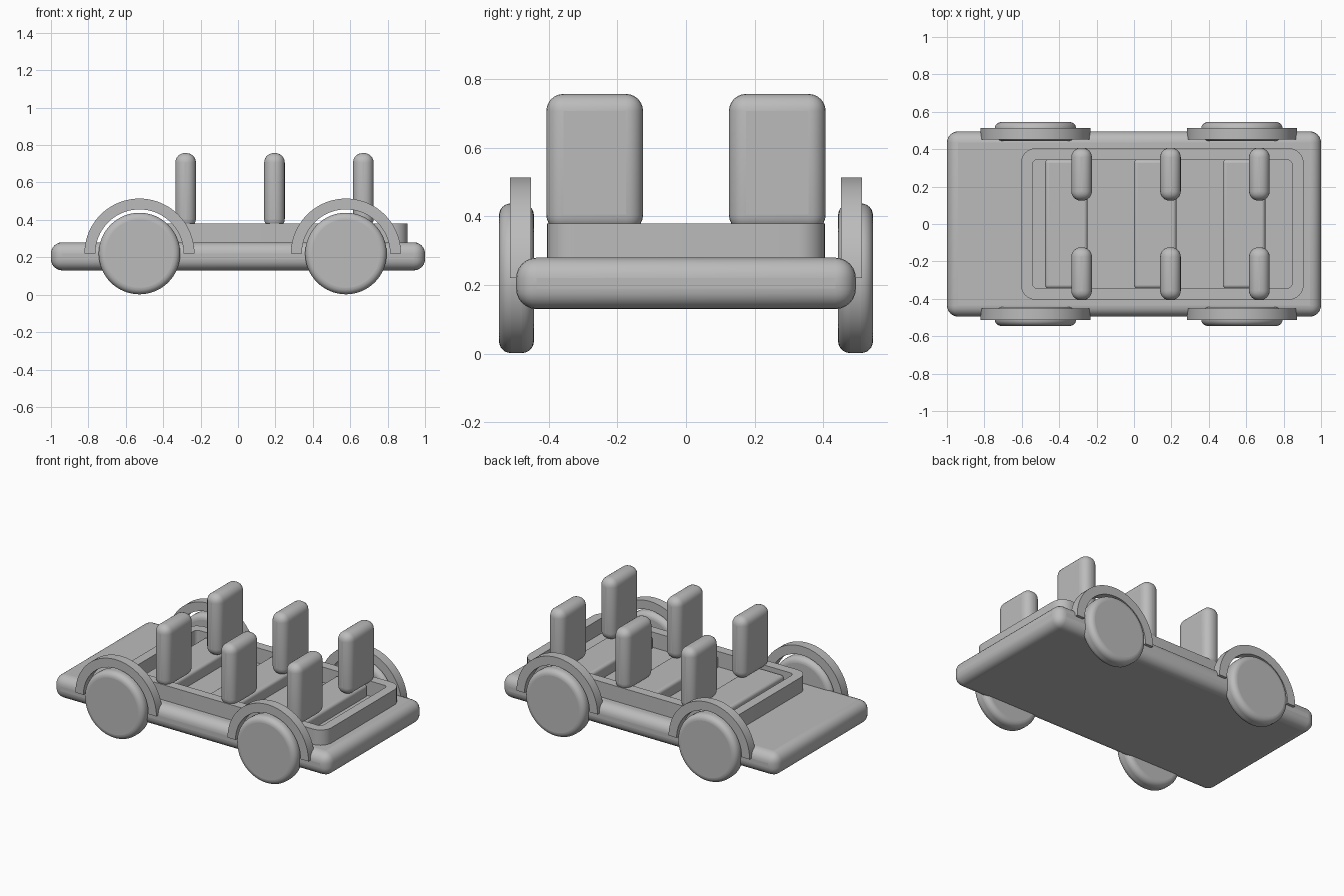
import bpy, bmesh, math
from mathutils import Matrix

old = bpy.data.objects.get("Cube")
if old:
    bpy.data.objects.remove(old, do_unlink=True)

grey = bpy.data.materials.new("plain grey")
grey.use_nodes = True
colour = (0.5, 0.5, 0.5, 1)
grey.diffuse_color = colour
grey.node_tree.nodes["Principled BSDF"].inputs["Base Color"].default_value = colour


def finish(name, bm, bevel=0.0, segments=6):
    """Turn a bmesh into a shaded object, with optional rounded edges."""
    bmesh.ops.recalc_face_normals(bm, faces=bm.faces)
    mesh = bpy.data.meshes.new(name)
    bm.to_mesh(mesh)
    bm.free()
    mesh.materials.append(grey)
    obj = bpy.data.objects.new(name, mesh)
    bpy.context.collection.objects.link(obj)
    if bevel:
        mod = obj.modifiers.new("rounding", 'BEVEL')
        mod.width = bevel
        mod.segments = segments
        mod.limit_method = 'ANGLE'
        mod.angle_limit = math.radians(40)
    bpy.ops.object.select_all(action='DESELECT')
    obj.select_set(True)
    bpy.context.view_layer.objects.active = obj
    bpy.ops.object.shade_smooth_by_angle(angle=math.radians(35))
    return obj


def box(name, x, y, z, bevel):
    """Rounded box from (low, high) ranges on each axis."""
    bm = bmesh.new()
    bmesh.ops.create_cube(bm, size=1)
    for v in bm.verts:
        for i, (low, high) in enumerate((x, y, z)):
            v.co[i] = low if v.co[i] < 0 else high
    return finish(name, bm, bevel)


def rounded_rectangle(x, y, radius, steps=8):
    """Outline of a rounded rectangle, counter-clockwise."""
    corners = ((x[1], y[1], -1, -1), (x[0], y[1], 1, -1),
               (x[0], y[0], 1, 1), (x[1], y[0], -1, 1))
    points = []
    for q, (cx, cy, sx, sy) in enumerate(corners):
        for i in range(steps + 1):
            a = math.pi / 2 * (q + i / steps)
            points.append((cx + radius * (sx + math.cos(a)),
                           cy + radius * (sy + math.sin(a))))
    return points


def band(name, outer, inner, to_3d, low, high, closed, bevel=0.0):
    """Solid strip between two matching outlines, spanning low to high."""
    bm = bmesh.new()
    rings = [[bm.verts.new(to_3d(p, h)) for p in line]
             for line, h in ((outer, low), (outer, high), (inner, high), (inner, low))]
    count = len(outer)
    for k in range(4):
        a, b = rings[k], rings[(k + 1) % 4]
        for i in range(count if closed else count - 1):
            j = (i + 1) % count
            bm.faces.new((a[i], a[j], b[j], b[i]))
    if not closed:
        for end in (0, -1):
            bm.faces.new([ring[end] for ring in rings])
    return finish(name, bm, bevel)


# Chassis slab
box("chassis", (-1, 1), (-0.495, 0.495), (0.13, 0.28), 0.06)

# Raised cabin rim, open in the middle
band("cabin_rim",
     rounded_rectangle((-0.605, 0.907), (-0.405, 0.405), 0.08),
     rounded_rectangle((-0.543, 0.845), (-0.343, 0.343), 0.025),
     lambda p, h: (p[0], p[1], h), 0.27, 0.38, True)

# Three rows of seating, each with a bench and two backrests
for row, x in (("front", -0.28), ("middle", 0.195), ("rear", 0.67)):
    box(row + "_bench", (x - 0.195, x + 0.032), (-0.345, 0.345), (0.25, 0.355), 0.02)
    for side, s in (("left", 1), ("right", -1)):
        box(row + "_backrest_" + side, (x - 0.055, x + 0.055),
            sorted((s * 0.125, s * 0.407)), (0.355, 0.757), 0.05)

# Wheels and arched mudguards
axle_z = 0.22
for end, x in (("front", -0.527), ("rear", 0.577)):
    for side, s in (("left", 1), ("right", -1)):
        bm = bmesh.new()
        bmesh.ops.create_cone(
            bm, cap_ends=True, segments=64, radius1=0.218, radius2=0.218, depth=0.102,
            matrix=Matrix.Translation((x, s * 0.494, axle_z)) @ Matrix.Rotation(math.pi / 2, 4, 'X'))
        finish(end + "_wheel_" + side, bm, 0.035)

        arcs = [[(x + r * math.cos(math.pi * i / 40), axle_z + r * math.sin(math.pi * i / 40))
                 for i in range(41)] for r in (0.294, 0.236)]
        band(end + "_mudguard_" + side, arcs[0], arcs[1],
             lambda p, h: (p[0], h, p[1]), s * 0.452, s * 0.513, False)
